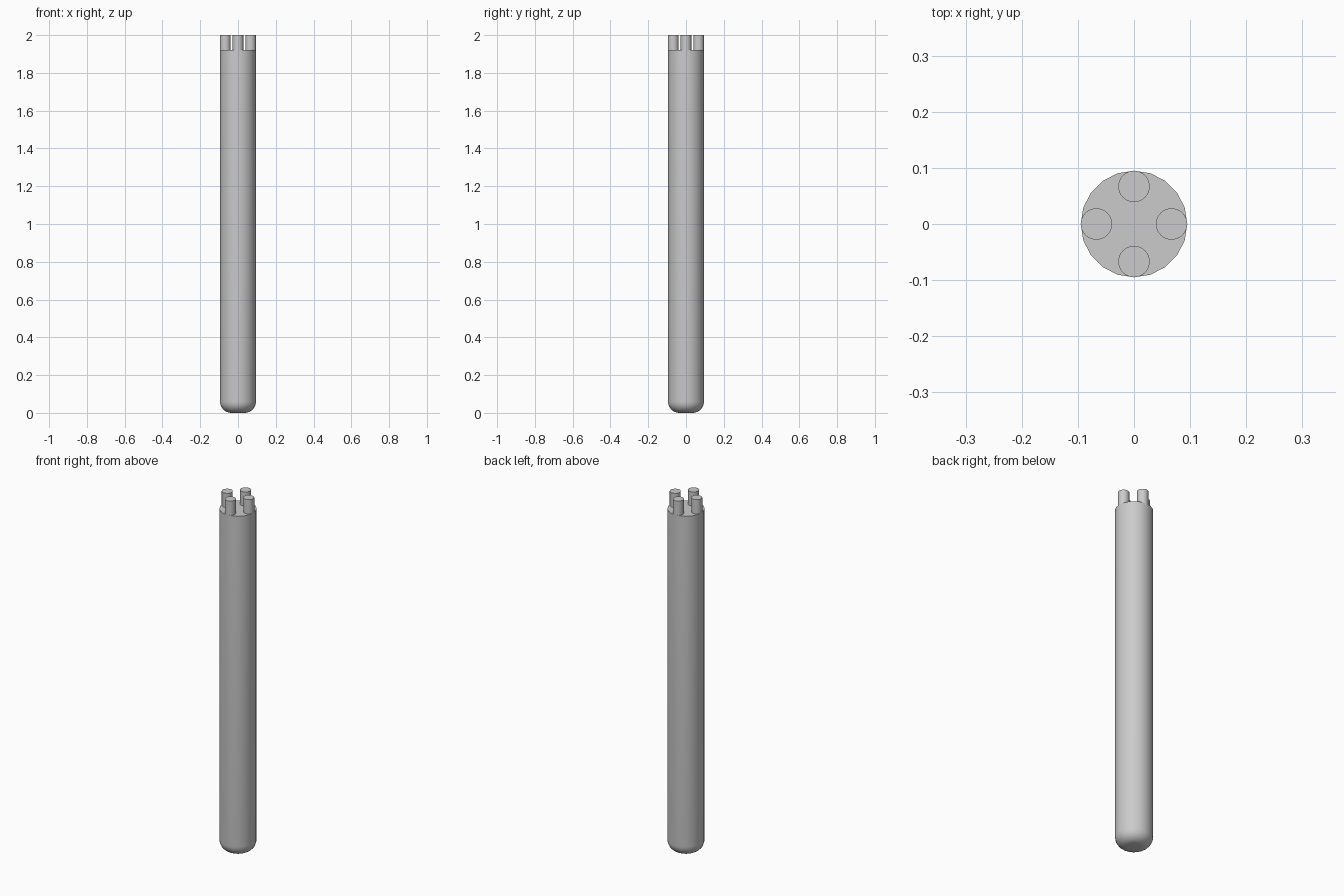
import bpy
import math
from mathutils import Matrix

cube = bpy.data.objects.get("Cube")
if cube:
    bpy.data.objects.remove(cube, do_unlink=True)

grey = bpy.data.materials.new("light grey")
grey.use_nodes = True
colour = (0.6, 0.6, 0.6, 1)
grey.diffuse_color = colour
grey.node_tree.nodes["Principled BSDF"].inputs["Base Color"].default_value = colour

HEIGHT, BODY_TOP = 2.0, 1.92
BODY_R, PIN_R, ROUND_R = 0.095, 0.028, 0.06


def lathe(name, profile, sides, location=(0, 0, 0)):
    """Revolve a (radius, height) profile into a capped solid."""
    verts, faces = [], []
    for r, z in profile:
        for i in range(sides):
            a = math.tau * i / sides
            verts.append((r * math.cos(a), r * math.sin(a), z))
    for k in range(len(profile) - 1):
        for i in range(sides):
            j = (i + 1) % sides
            lo, hi = k * sides, (k + 1) * sides
            faces.append((lo + i, lo + j, hi + j, hi + i))
    faces.append(tuple(reversed(range(sides))))
    faces.append(tuple(range(len(verts) - sides, len(verts))))
    mesh = bpy.data.meshes.new(name)
    mesh.from_pydata(verts, [], faces)
    mesh.materials.append(grey)
    obj = bpy.data.objects.new(name, mesh)
    obj.location = location
    bpy.context.collection.objects.link(obj)
    bpy.ops.object.select_all(action="DESELECT")
    obj.select_set(True)
    bpy.context.view_layer.objects.active = obj
    bpy.ops.object.shade_smooth_by_angle(angle=math.radians(40))
    return obj


# Long tube with a rounded lower end
steps = 8
profile = []
for s in range(steps + 1):
    a = math.pi / 2 * s / steps
    profile.append((BODY_R - ROUND_R + ROUND_R * math.sin(a),
                    ROUND_R - ROUND_R * math.cos(a)))
profile.append((BODY_R, BODY_TOP))
lathe("tube_body", profile, 20)

# Four contact pins on the flat upper end
for n, side in enumerate(("left", "back", "right", "front")):
    a = n * math.pi / 2
    d = BODY_R - PIN_R
    lathe(side + "_pin", [(PIN_R, BODY_TOP - 0.01), (PIN_R, HEIGHT)], 32,
          (d * math.cos(a), d * math.sin(a), 0))
